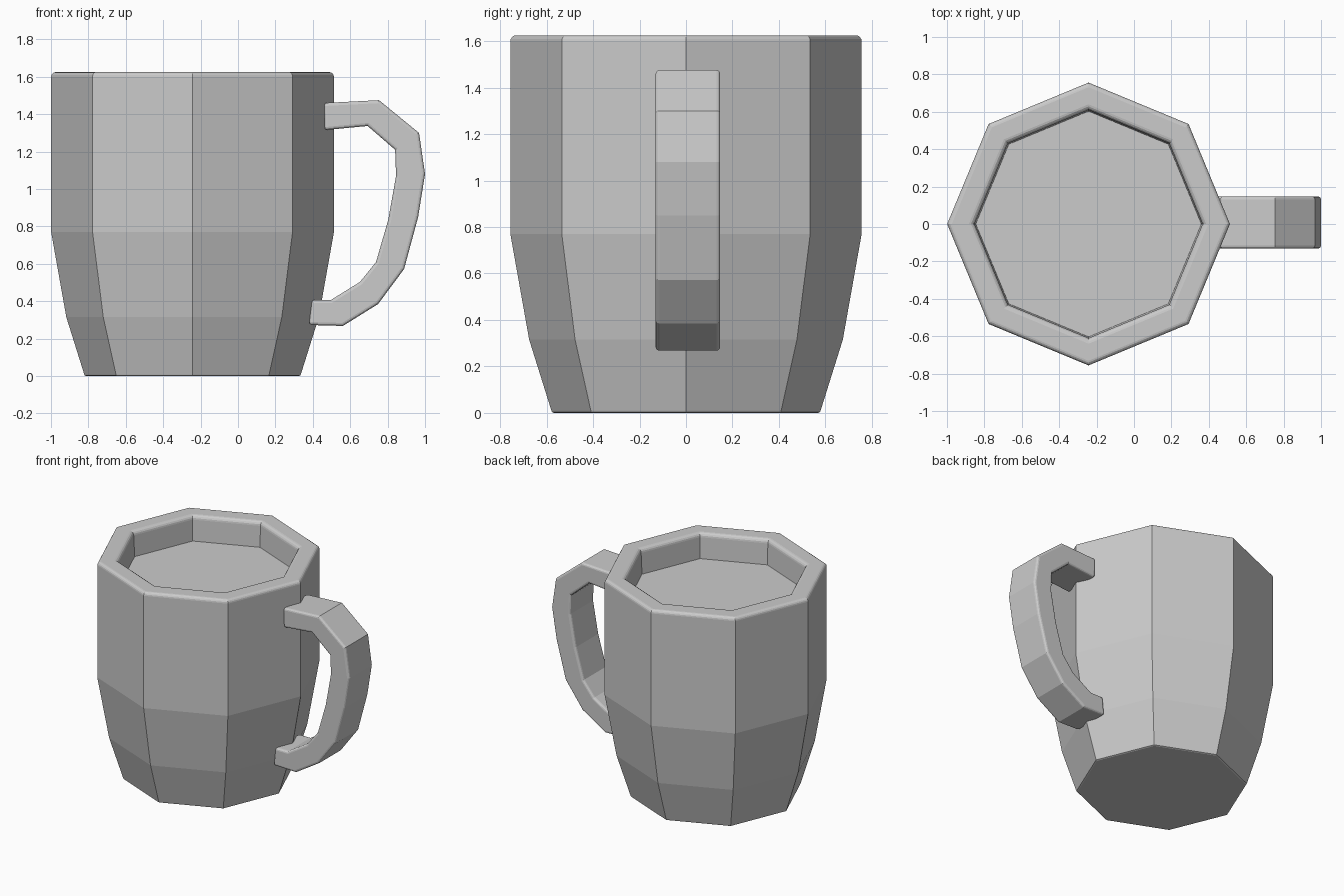
import bpy, bmesh
from math import cos, sin, pi

if "Cube" in bpy.data.objects:
    bpy.data.objects.remove(bpy.data.objects["Cube"])

SIDES = 8
CX = -0.243


def finish(bm, name):
    bmesh.ops.recalc_face_normals(bm, faces=bm.faces)
    mesh = bpy.data.meshes.new(name)
    bm.to_mesh(mesh)
    bm.free()
    obj = bpy.data.objects.new(name, mesh)
    bpy.context.collection.objects.link(obj)
    return obj


def arc(cr, cz, rad, a0, a1, n=4):
    """Points of a rounded profile corner."""
    return [(cr + rad * cos(a0 + (a1 - a0) * i / n),
             cz + rad * sin(a0 + (a1 - a0) * i / n)) for i in range(n + 1)]


def octagonal_lathe(name, profile):
    bm = bmesh.new()
    rings = [[bm.verts.new((CX + r * cos(2 * pi * i / SIDES),
                            r * sin(2 * pi * i / SIDES), z))
              for i in range(SIDES)] for r, z in profile]
    for a, b in zip(rings, rings[1:]):
        for i in range(SIDES):
            j = (i + 1) % SIDES
            bm.faces.new((a[i], a[j], b[j], b[i]))
    bm.faces.new(rings[0])
    bm.faces.new(rings[-1])
    return finish(bm, name)


# Octagonal mug body: tapered base, straight wall, rounded rim, shallow inner surface
profile = [(0.568, 0.0), (0.577, 0.004), (0.580, 0.012), (0.675, 0.315), (0.756, 0.77)]
profile += arc(0.731, 1.60, 0.025, 0, pi / 2)
profile += arc(0.640, 1.595, 0.030, pi / 2, pi)
profile += [(0.603, 1.44)]
octagonal_lathe("mug_body", profile)

# Handle: rectangular section swept between an outer and an inner outline
outer = [(0.46, 1.46), (0.754, 1.475), (0.968, 1.30), (1.0, 1.08), (0.963, 0.85),
         (0.888, 0.572), (0.749, 0.385), (0.561, 0.268), (0.38, 0.273)]
inner = [(0.463, 1.315), (0.693, 1.337), (0.84, 1.21), (0.845, 1.07), (0.803, 0.835),
         (0.738, 0.61), (0.652, 0.503), (0.497, 0.407), (0.394, 0.407)]
Y0, Y1 = -0.131, 0.147

bm = bmesh.new()
rings = [[bm.verts.new(c) for c in ((ox, Y0, oz), (ox, Y1, oz), (ix, Y1, iz), (ix, Y0, iz))]
         for (ox, oz), (ix, iz) in zip(outer, inner)]
long_edges = []
for a, b in zip(rings, rings[1:]):
    for i in range(4):
        j = (i + 1) % 4
        bm.faces.new((a[i], a[j], b[j], b[i]))
    long_edges += [bm.edges.get((a[i], b[i])) for i in range(4)]
caps = [bm.faces.new(rings[0]), bm.faces.new(rings[-1])]
cap_edges = [e for f in caps for e in f.edges]
bmesh.ops.recalc_face_normals(bm, faces=bm.faces)
bmesh.ops.bevel(bm, geom=long_edges + cap_edges, offset=0.016, segments=3,
                profile=0.5, affect='EDGES', clamp_overlap=True)
finish(bm, "handle")
